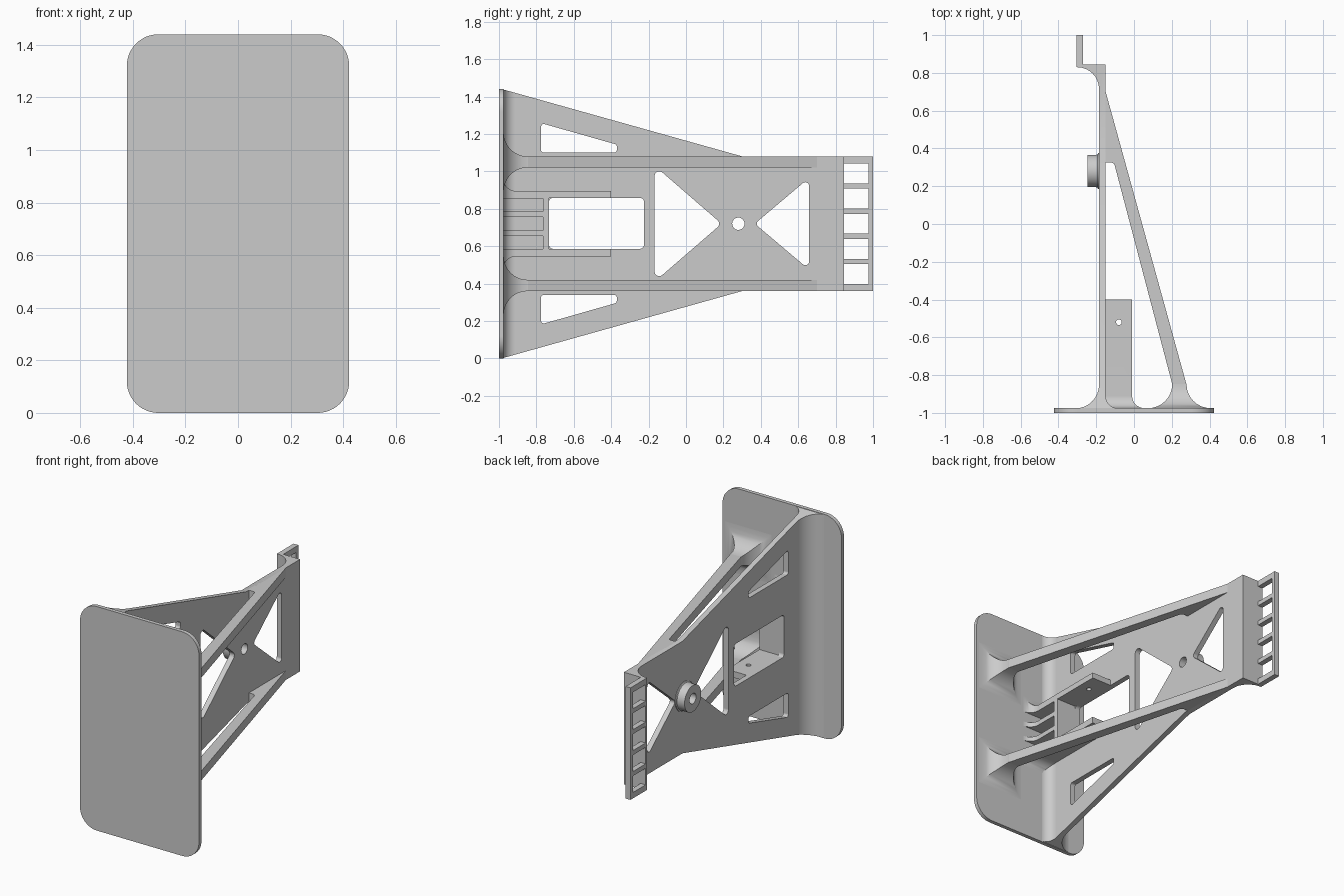
import bpy, bmesh, math
from mathutils import Vector

if "Cube" in bpy.data.objects:
    bpy.data.objects.remove(bpy.data.objects["Cube"])

grey = bpy.data.materials.new("light grey")
grey.use_nodes = True
grey.diffuse_color = (0.6, 0.6, 0.6, 1)
grey.node_tree.nodes["Principled BSDF"].inputs["Base Color"].default_value = (0.6, 0.6, 0.6, 1)

MID = 0.72  # height of the mirror plane


def finish(name, bm):
    bmesh.ops.recalc_face_normals(bm, faces=bm.faces)
    mesh = bpy.data.meshes.new(name)
    bm.to_mesh(mesh)
    bm.free()
    mesh.materials.append(grey)
    ob = bpy.data.objects.new(name, mesh)
    bpy.context.collection.objects.link(ob)
    return ob


def rounded(points, radius=0.0, steps=8):
    """Polygon with tangent arcs at its corners; a third value overrides the radius."""
    out = []
    for i, p in enumerate(points):
        r = p[2] if len(p) > 2 else radius
        here = Vector(p[:2])
        a = Vector(points[i - 1][:2]) - here
        b = Vector(points[(i + 1) % len(points)][:2]) - here
        a.normalize()
        b.normalize()
        if r <= 0:
            out.append(here)
            continue
        half = a.angle(b) / 2
        centre = here + (a + b).normalized() * (r / math.sin(half))
        start = here + a * (r / math.tan(half)) - centre
        end = here + b * (r / math.tan(half)) - centre
        sweep = math.pi - 2 * half
        for k in range(steps + 1):
            t = k / steps
            out.append(centre + (start * math.sin((1 - t) * sweep)
                                 + end * math.sin(t * sweep)) / math.sin(sweep))
    return out


def circle(a, b, r, n=32):
    return [(a + r * math.cos(math.tau * i / n), b + r * math.sin(math.tau * i / n))
            for i in range(n)]


def rect(a0, b0, a1, b1):
    return [(a0, b0), (a1, b0), (a1, b1), (a0, b1)]


def mirrored(points):
    return [(a, 2 * MID - b) for a, b in points]


def loft(name, rings):
    bm = bmesh.new()
    loops = [[bm.verts.new(p) for p in ring] for ring in rings]
    for lower, upper in zip(loops, loops[1:]):
        for i in range(len(lower)):
            bm.faces.new((lower[i - 1], lower[i], upper[i], upper[i - 1]))
    bm.faces.new(loops[0])
    bm.faces.new(loops[-1])
    return finish(name, bm)


def prism(name, points, axis, lo, hi):
    place = {"x": lambda a, b, t: (t, a, b),
             "y": lambda a, b, t: (a, t, b),
             "z": lambda a, b, t: (a, b, t)}[axis]
    return loft(name, [[place(p[0], p[1], t) for p in points] for t in (lo, hi)])


def flared_bar(name, x0, x1, z0, z1, r, end):
    """Rectangular bar along y that flares out with a fillet onto the front plate."""
    sections = [(-0.985, r)]
    for k in range(9):
        t = k / 8 * math.pi / 2
        sections.append((-0.975 + r * (1 - math.cos(t)), r * (1 - math.sin(t))))
    sections.append((end, 0))
    return loft(name, [[(x, y, z) for x, z in rect(x0 - o, z0 - o, x1 + o, z1 + o)]
                       for y, o in sections])


def boolean(ob, cutters, operation="DIFFERENCE"):
    for c in cutters:
        m = ob.modifiers.new("cut", "BOOLEAN")
        m.operation, m.solver, m.object = operation, "EXACT", c
    graph = bpy.context.evaluated_depsgraph_get()
    mesh = bpy.data.meshes.new_from_object(ob.evaluated_get(graph))
    ob.modifiers.clear()
    ob.data = mesh
    for c in cutters:
        bpy.data.objects.remove(c)


parts = []

# Front plate
parts.append(prism("front_plate", rounded(rect(-0.423, 0, 0.423, 2 * MID), 0.12, 12),
                   "y", -1.0, -0.975))

# Upright web with fillets at the plate and the stepped rear flange
profile = [(-0.315, -0.99), (-0.315, -0.976), (-0.185, -0.975, 0.125), (-0.185, 0.83, 0.115),
           (-0.305, 0.83), (-0.305, 1.0), (-0.27, 1.0), (-0.27, 0.845), (-0.15, 0.845),
           (-0.15, -0.975, 0.065), (-0.08, -0.976), (-0.08, -0.99)]
web = prism("web", rounded(profile), "z", -0.2, 1.6)
edge = [(-1.1, 1.437), (-0.975, 1.437), (0.3, 1.08), (1.1, 1.08)]
boolean(web, [prism("outline", edge + mirrored(edge)[::-1], "x", -0.6, 0.3)], "INTERSECT")

# Openings through the web
side_gap = rounded([(-0.775, 1.1), (-0.37, 1.1), (-0.37, 1.143), (-0.775, 1.258)], 0.015)
gaps = [rounded(rect(-0.732, 0.586, -0.225, 0.858), 0.02),
        rounded([(-0.168, 1.03), (-0.168, 0.41), (0.19, MID)], 0.025),
        rounded([(0.658, 0.965), (0.658, 0.475), (0.368, MID)], 0.02),
        side_gap, mirrored(side_gap), circle(0.28, MID, 0.033)]
for i in range(5):
    z = MID + (i - 2) * 0.1345
    gaps.append(rect(0.8455, z - 0.053, 0.975, z + 0.053))
boolean(web, [prism("gap", g, "x", -0.6, 0.3) for g in gaps])
parts.append(web)

# Round boss with its bore and a small base fillet
boss_rings = [(-0.18, 0.095), (-0.19, 0.095), (-0.194, 0.088), (-0.202, 0.085), (-0.245, 0.085)]
boss = loft("boss", [[(x, a, b) for a, b in circle(0.28, MID, r, 48)] for x, r in boss_rings])
boolean(boss, [prism("bore", circle(0.28, MID, 0.033), "x", -0.4, 0.1)])
parts.append(boss)

# Ribbed bracket box: two arms, end wall, slots next to the plate, pin holes
bracket = flared_bar("bracket", -0.16, -0.01, 0.545, 0.895, 0.065, -0.4)
cuts = [prism("slot", rect(-0.975, z - 0.035, -0.765, z + 0.035), "x", -0.15, 0.3)
        for z in (MID - 0.1, MID, MID + 0.1)]
cuts.append(prism("opening", rect(-0.732, 0.586, -0.2, 0.858), "x", -0.4, 0.3))
cuts.append(prism("pin_hole", circle(-0.08, -0.52, 0.015, 20), "z", 0.3, 1.2))
boolean(bracket, cuts)
parts.append(bracket)

# Diagonal struts with flared feet
bar = rounded([(-0.16, 0.70), (-0.15, 0.70), (0.278, -0.85), (0.203, -0.85),
               (-0.106, 0.325, 0.02), (-0.16, 0.325)])
for name, z0 in (("upper", 1.02), ("lower", 0.36)):
    parts.append(prism(name + "_strut", bar, "z", z0, z0 + 0.06))
    parts.append(flared_bar(name + "_strut_foot", 0.202, 0.278, z0, z0 + 0.06, 0.127, -0.845))

# Smooth fillets, crisp edges
bpy.ops.object.select_all(action="DESELECT")
for ob in parts:
    ob.select_set(True)
bpy.context.view_layer.objects.active = parts[0]
bpy.ops.object.shade_smooth_by_angle(angle=math.radians(30))
for ob in parts:
    ob.modifiers.new("even_normals", "WEIGHTED_NORMAL").keep_sharp = True
